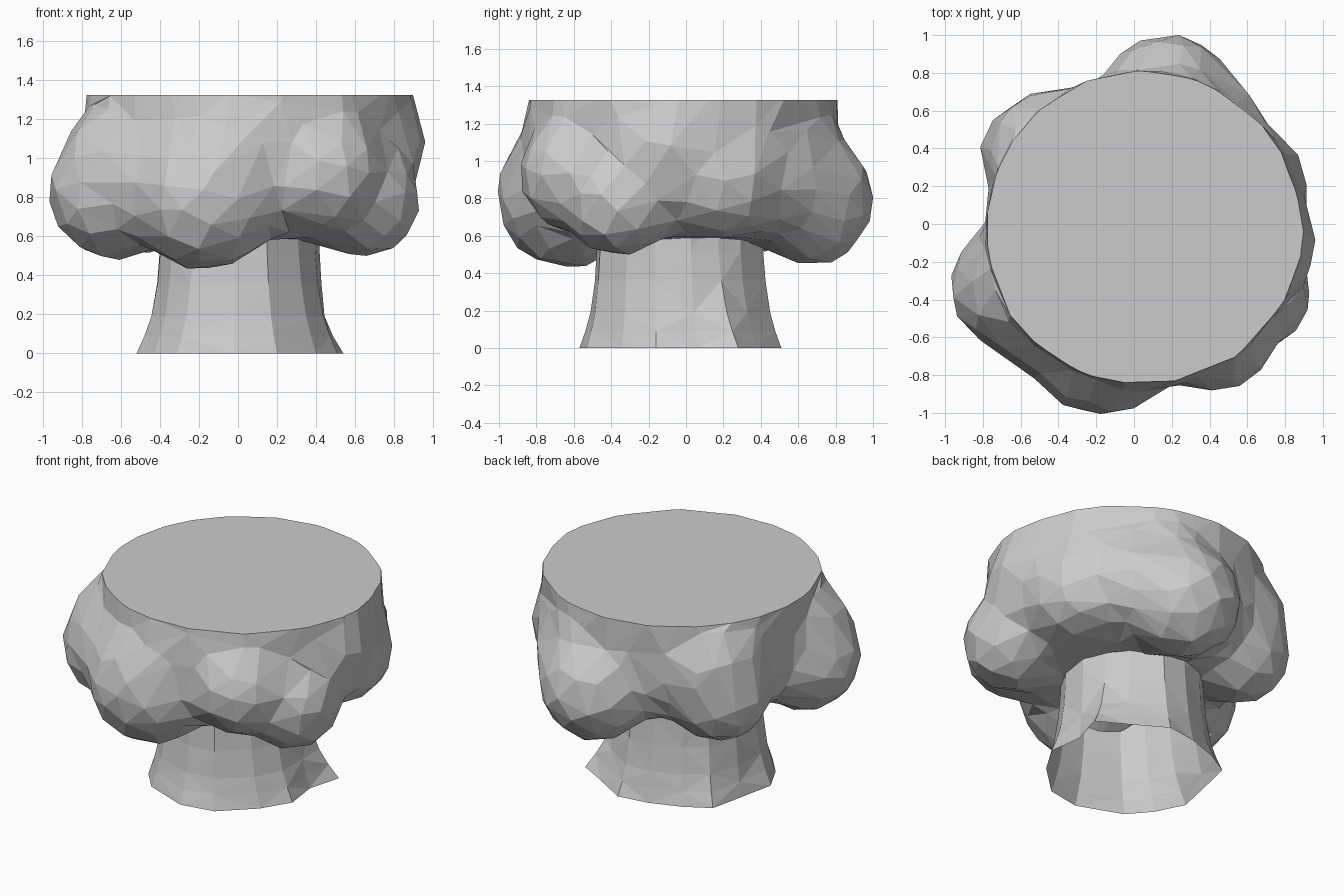
import bpy, bmesh, math
from mathutils import Vector, noise

if "Cube" in bpy.data.objects:
    bpy.data.objects.remove(bpy.data.objects["Cube"])

TOP = 1.325
CENTRE = Vector((0, 0, 1.0))
# Bulges hanging round the rim, then the shoulders above them: x, y, z, radius
LOBES = [
    (0.18, 0.66, 0.79, 0.34), (-0.17, -0.635, 0.81, 0.375),
    (-0.625, -0.34, 0.82, 0.335), (0.64, -0.36, 0.79, 0.29),
    (0.44, -0.59, 0.93, 0.29), (0.65, -0.10, 1.08, 0.295),
    (-0.51, 0.37, 0.81, 0.29), (0.61, 0.20, 0.90, 0.29),
    (-0.56, -0.34, 1.00, 0.30), (-0.42, -0.52, 0.86, 0.29),
    (-0.05, -0.60, 1.00, 0.29), (0.22, 0.53, 1.00, 0.28),
    (-0.46, 0.40, 1.02, 0.28), (0.42, 0.50, 0.90, 0.25),
]


def field(p):
    """Smooth union of a squat rounded core and the bulges; negative is inside."""
    rho = math.hypot(p.x - 0.05, p.y + 0.02) / 0.825
    h = abs(p.z - 1.16) / 0.58
    ds = [((rho ** 4 + h ** 4) ** 0.25 - 1) * 0.7]
    ds += [(p - Vector(l[:3])).length - l[3] for l in LOBES]
    d = -math.log(sum(math.exp(-24 * v) for v in ds)) / 24
    return d + 0.012 * noise.noise(p * 4.5)


def add_object(name, bm):
    bmesh.ops.recalc_face_normals(bm, faces=bm.faces)
    mesh = bpy.data.meshes.new(name)
    bm.to_mesh(mesh)
    bm.free()
    obj = bpy.data.objects.new(name, mesh)
    bpy.context.collection.objects.link(obj)
    return obj


# Lumpy canopy: a ball pushed out to the blended surface
bm = bmesh.new()
bmesh.ops.create_icosphere(bm, subdivisions=5, radius=1)
for v in bm.verts:
    d = v.co.normalized()
    t = 1.4
    while t > 0.2 and field(CENTRE + d * t) > 0:
        t -= 0.02
    lo, hi = t, t + 0.02
    for _ in range(6):
        mid = (lo + hi) / 2
        if field(CENTRE + d * mid) > 0:
            hi = mid
        else:
            lo = mid
    v.co = CENTRE + d * lo
canopy = add_object("canopy", bm)

# Reduce to irregular low-poly facets
mod = canopy.modifiers.new("facets", 'DECIMATE')
mod.ratio = 0.12
deps = bpy.context.evaluated_depsgraph_get()
bm = bmesh.new()
bm.from_object(canopy, deps)
canopy.modifiers.clear()

# Slice the top off flat and cap it
cut = bmesh.ops.bisect_plane(bm, geom=bm.verts[:] + bm.edges[:] + bm.faces[:],
                             plane_co=(0, 0, TOP), plane_no=(0, 0, 1), clear_outer=True)
rim = [e for e in cut['geom_cut'] if isinstance(e, bmesh.types.BMEdge)]
bmesh.ops.contextual_create(bm, geom=rim)
bmesh.ops.recalc_face_normals(bm, faces=bm.faces)
bm.to_mesh(canopy.data)
bm.free()

# Hollow trunk with an uneven root flare, open underneath
BASE = [(-0.52, -0.14), (-0.43, -0.32), (-0.31, -0.46), (-0.02, -0.57), (0.20, -0.53),
        (0.40, -0.34), (0.51, -0.16), (0.48, 0.06), (0.54, 0.28), (0.36, 0.38),
        (0.14, 0.51), (-0.06, 0.48), (-0.26, 0.41), (-0.42, 0.32), (-0.47, 0.10)]
bm = bmesh.new()
rings = []
for z, k in [(0, 1), (0.09, 0.68), (0.19, 0.4), (0.36, 0.13), (0.52, 0.0), (0.72, -0.1)]:
    ring = []
    for i, (x, y) in enumerate(BASE):
        a = math.atan2(y, x)
        r = 1 + 0.02 * math.sin(5 * a + 3 * z)
        ux, uy = 0.415 * r * math.cos(a), 0.45 * r * math.sin(a) - 0.03
        ring.append(bm.verts.new((ux + (x - ux) * k, uy + (y - uy) * k, z)))
    rings.append(ring)
n = len(BASE)
for j, (a, b) in enumerate(zip(rings, rings[1:])):
    for i in range(n):
        k = (i + 1) % n
        if (i + j) % 2:
            bm.faces.new((a[i], a[k], b[k]))
            bm.faces.new((a[i], b[k], b[i]))
        else:
            bm.faces.new((a[i], a[k], b[i]))
            bm.faces.new((a[k], b[k], b[i]))
trunk = add_object("trunk", bm)
